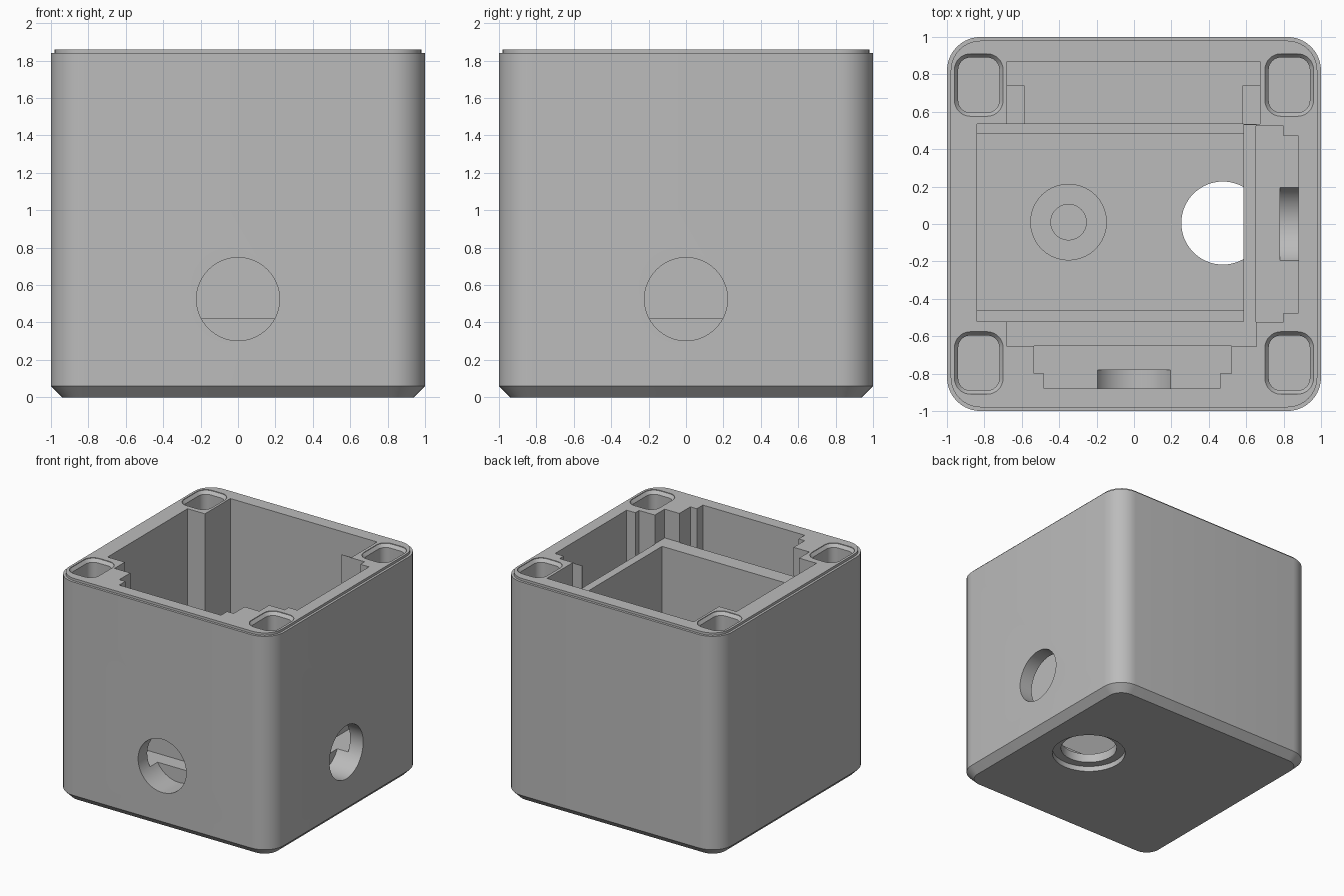
import bpy, bmesh, math

cube = bpy.data.objects.get("Cube")
if cube:
    bpy.data.objects.remove(cube, do_unlink=True)

grey = bpy.data.materials.new("plain grey")
grey.use_nodes = True
colour = (0.5, 0.5, 0.5, 1)
grey.diffuse_color = colour
grey.node_tree.nodes["Principled BSDF"].inputs["Base Color"].default_value = colour


def finish(name, bm):
    bmesh.ops.recalc_face_normals(bm, faces=bm.faces)
    mesh = bpy.data.meshes.new(name)
    bm.to_mesh(mesh)
    bm.free()
    mesh.materials.append(grey)
    ob = bpy.data.objects.new(name, mesh)
    bpy.context.collection.objects.link(ob)
    return ob


def rounded_stack(name, cx, cy, hx, hy, radius, layers, steps=10):
    """Rounded rectangle swept through (inset, height) layers, capped."""
    bm = bmesh.new()
    rings = []
    for inset, z in layers:
        r = radius - inset
        ring = []
        for q, (sx, sy) in enumerate(((1, 1), (-1, 1), (-1, -1), (1, -1))):
            for i in range(steps + 1):
                a = (q + i / steps) * math.pi / 2
                ring.append(bm.verts.new((cx + sx * (hx - radius) + r * math.cos(a),
                                          cy + sy * (hy - radius) + r * math.sin(a), z)))
        rings.append(ring)
    n = len(rings[0])
    for low, high in zip(rings, rings[1:]):
        for i in range(n):
            j = (i + 1) % n
            bm.faces.new((low[i], low[j], high[j], high[i]))
    bm.faces.new(rings[0])
    bm.faces.new(rings[-1])
    bmesh.ops.remove_doubles(bm, verts=bm.verts, dist=0.0001)
    return finish(name, bm)


def box(x0, x1, y0, y1, z0, z1=2.0):
    bm = bmesh.new()
    bmesh.ops.create_cube(bm, size=1)
    for v in bm.verts:
        v.co = (x1 if v.co.x > 0 else x0, y1 if v.co.y > 0 else y0, z1 if v.co.z > 0 else z0)
    return finish("cutter", bm)


def bore(axis, centre, radius, depth):
    bm = bmesh.new()
    bmesh.ops.create_cone(bm, cap_ends=True, segments=64, radius1=radius,
                          radius2=radius, depth=depth)
    ob = finish("cutter", bm)
    ob.location = centre
    if axis == "x":
        ob.rotation_euler.y = math.pi / 2
    elif axis == "y":
        ob.rotation_euler.x = math.pi / 2
    return ob


# Outer shell with chamfered foot and stepped lip
case = rounded_stack("case_body", 0, 0, 1, 1, 0.18,
                     [(0.06, 0), (0, 0.06), (0, 1.84), (0.02, 1.84), (0.02, 1.86)])

cutters = [
    # Main compartment with a low rail on both long sides
    box(-0.84, 0.585, -0.46, 0.485, 0.12),
    box(-0.84, 0.585, -0.52, 0.535, 0.32),
    # Shallow shelf above the dividing walls
    box(-0.68, 0.655, -0.655, 0.53, 1.62),
    # Rear compartment with two support tabs
    box(-0.68, 0.675, 0.534, 0.87, 0.62),
    box(-0.585, 0.58, 0.533, 0.869, 0.42),
    box(-0.679, 0.674, 0.74, 0.87, 0.42),
    # Side pocket
    box(0.652, 0.80, -0.525, 0.525, 0.42),
    box(0.653, 0.88, -0.475, 0.47, 0.42),
    # Front pocket
    box(-0.535, 0.52, -0.80, -0.652, 0.42),
    box(-0.48, 0.46, -0.88, -0.653, 0.42),
    # Round openings in the side, front and floor
    bore("x", (0.93, 0, 0.525), 0.222, 0.30),
    bore("y", (0, -0.93, 0.525), 0.222, 0.30),
    bore("z", (0.475, 0.005, 0.07), 0.222, 0.30),
    bore("z", (0.475, 0.005, 0), 0.29, 0.09),
]
# Corner sockets with bevelled mouths
for sx in (-1, 1):
    for sy in (-1, 1):
        cutters.append(rounded_stack("cutter", sx * 0.83, sy * 0.743, 0.13, 0.167, 0.085,
                                     [(0, 1.95), (0, 1.855), (0.02, 1.83), (0.02, 1.45)], 8))

bpy.context.view_layer.objects.active = case
for cutter in cutters:
    mod = case.modifiers.new("cut", "BOOLEAN")
    mod.operation = "DIFFERENCE"
    mod.solver = "EXACT"
    mod.object = cutter
    bpy.ops.object.modifier_apply(modifier=mod.name)
    bpy.data.objects.remove(cutter, do_unlink=True)

# Hollow boss on the compartment floor
boss = rounded_stack("floor_boss", -0.35, 0.01, 0.205, 0.205, 0.205,
                     [(0, 0.1), (0, 0.2), (0.11, 0.2), (0.11, 0.13)])

bpy.ops.object.select_all(action="DESELECT")
for ob in (case, boss):
    ob.select_set(True)
bpy.context.view_layer.objects.active = case
bpy.ops.object.shade_smooth_by_angle(angle=math.radians(30))
